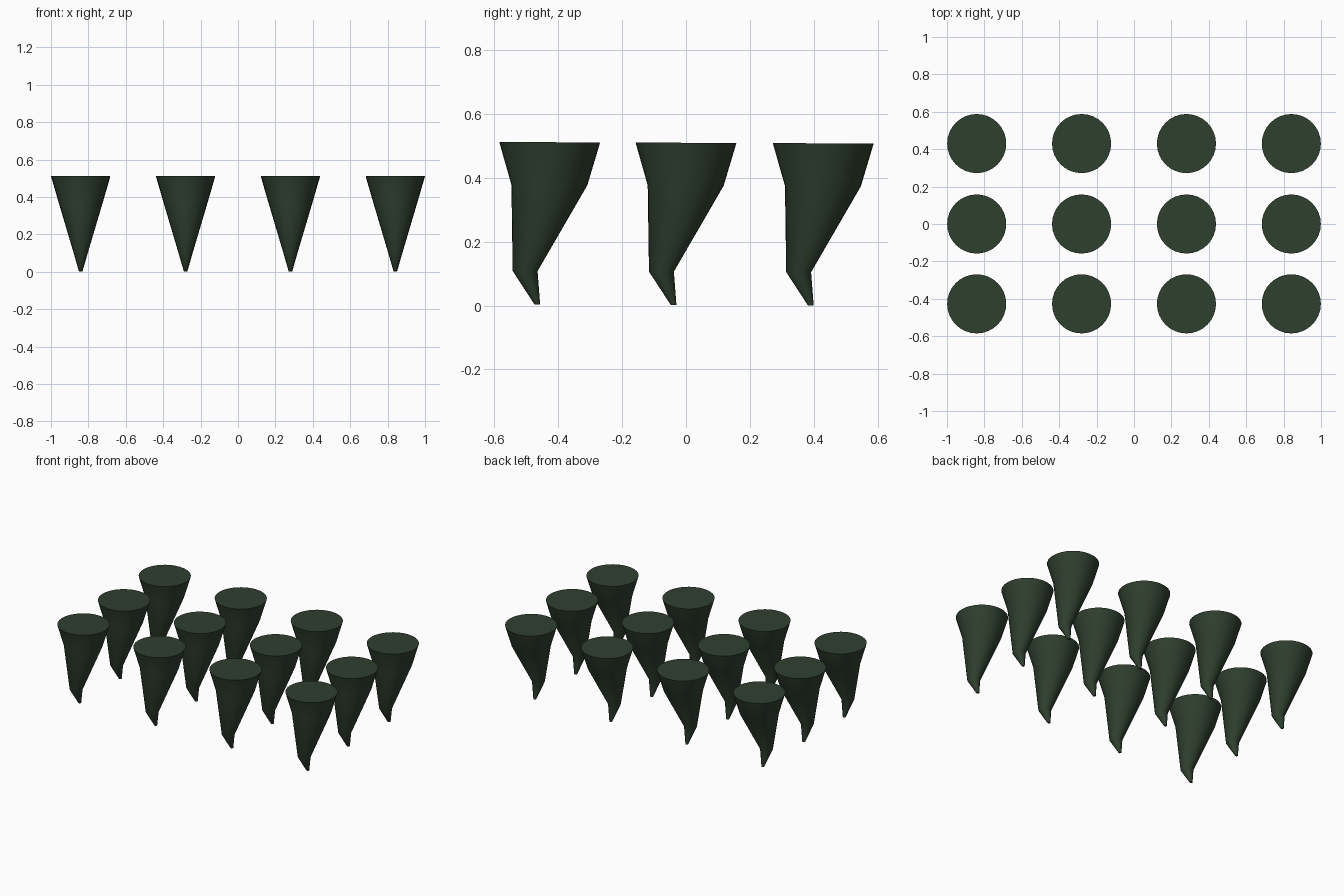
import bpy, bmesh
from math import cos, sin, pi

if "Cube" in bpy.data.objects:
    bpy.data.objects.remove(bpy.data.objects["Cube"])

SIDES = 32
TILT = -0.004          # the whole set leans very slightly along y
# rings of one spike: (y offset, z, radius)
RINGS = [(-0.039, 0.002, 0.009), (-0.077, 0.106, 0.039),
         (-0.001, 0.376, 0.119), (0.0, 0.51, 0.158)]

green = bpy.data.materials.new("dark_green")
green.diffuse_color = (0.028, 0.05, 0.028, 1)
green.use_nodes = True
green.node_tree.nodes["Principled BSDF"].inputs["Base Color"].default_value = green.diffuse_color


def build_spike_mesh():
    bm = bmesh.new()
    loops = []
    for oy, z, r in RINGS:
        loop = []
        for i in range(SIDES):
            a = 2 * pi * i / SIDES
            y = oy + r * sin(a)
            loop.append(bm.verts.new((r * cos(a), y, z + TILT * y)))
        loops.append(loop)
    # smooth side walls
    for lo, hi in zip(loops, loops[1:]):
        for i in range(SIDES):
            j = (i + 1) % SIDES
            bm.faces.new((lo[i], lo[j], hi[j], hi[i])).smooth = True
    # flat end caps
    bm.faces.new(loops[-1])
    bm.faces.new(loops[0][::-1])
    for cap in (loops[0], loops[-1]):
        for i in range(SIDES):
            bm.edges.get((cap[i], cap[(i + 1) % SIDES])).smooth = False
    mesh = bpy.data.meshes.new("spike")
    bm.to_mesh(mesh)
    bm.free()
    mesh.materials.append(green)
    return mesh


# grid of four columns by three rows
spike = build_spike_mesh()
for row, y in enumerate((-0.427, 0.0, 0.43)):
    for col in range(4):
        ob = bpy.data.objects.new(f"spike_{row + 1}_{col + 1}", spike)
        ob.location = (-0.841 + col * 0.5607, y, TILT * y)
        bpy.context.collection.objects.link(ob)
